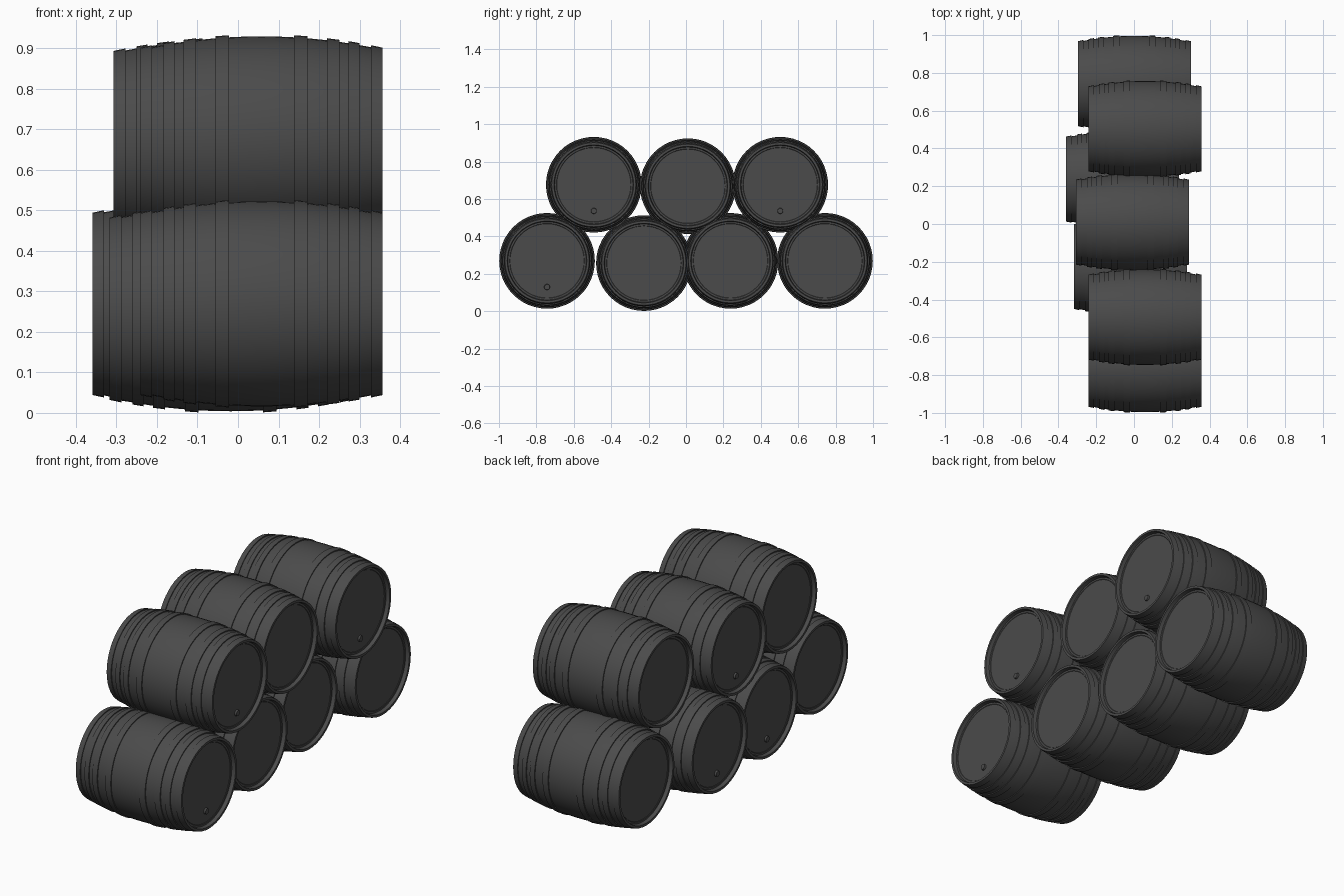
import bpy, bmesh, math

if "Cube" in bpy.data.objects:
    bpy.data.objects.remove(bpy.data.objects["Cube"])

HALF = 0.299      # half barrel length
SIDES = 48

# near-black charcoal finish for everything
dark = bpy.data.materials.new("charcoal")
dark.diffuse_color = (0.07, 0.07, 0.07, 1)
dark.use_nodes = True
dark.node_tree.nodes["Principled BSDF"].inputs["Base Color"].default_value = dark.diffuse_color


def radius(x):
    # bulging stave curve
    return 0.253 - 0.033 * (x / HALF) ** 2


def revolve(name, profile, loc, closed=False):
    # turn an (x, r) profile around the x axis
    bm = bmesh.new()
    rings = []
    for x, r in profile:
        if r == 0:
            rings.append([bm.verts.new((x, 0, 0))] * SIDES)
        else:
            rings.append([bm.verts.new((x, r * math.cos(2 * math.pi * i / SIDES),
                                        r * math.sin(2 * math.pi * i / SIDES)))
                          for i in range(SIDES)])
    pairs = list(zip(rings, rings[1:]))
    if closed:
        pairs.append((rings[-1], rings[0]))
    for a, b in pairs:
        for i in range(SIDES):
            j = (i + 1) % SIDES
            bm.faces.new(list(dict.fromkeys((a[i], a[j], b[j], b[i]))))
    bmesh.ops.recalc_face_normals(bm, faces=bm.faces)
    mesh = bpy.data.meshes.new(name)
    bm.to_mesh(mesh)
    bm.free()
    mesh.materials.append(dark)
    ob = bpy.data.objects.new(name, mesh)
    ob.location = loc
    bpy.context.collection.objects.link(ob)
    bpy.context.view_layer.objects.active = ob
    bpy.ops.object.select_all(action='DESELECT')
    ob.select_set(True)
    bpy.ops.object.shade_smooth_by_angle(angle=math.radians(28))
    return ob


HOOPS = (("head", 0.27, HALF), ("chime", 0.215, 0.242),
         ("quarter", 0.162, 0.192), ("bilge", 0.08, 0.113))


def barrel(n, x, y, z, bung_side):
    loc = (x, y, z)
    # staves with recessed heads
    outer = [(HALF * k / 8, radius(HALF * k / 8)) for k in range(-8, 9)]
    head = [(HALF, 0.213), (0.281, 0.209), (0.281, 0.2), (0.279, 0.198), (0.279, 0)]
    left = [(-a, r) for a, r in reversed(head)]
    revolve(f"barrel_{n}_staves", left + outer + head, loc)

    # hoops, mirrored at both ends
    for label, a, b in HOOPS:
        for s, side in ((-1, "left"), (1, "right")):
            prof = [(s * a, radius(a) - 0.006), (s * a, radius(a) + 0.005),
                    (s * b, radius(b) + 0.005), (s * b, radius(b) - 0.006)]
            revolve(f"barrel_{n}_{label}_hoop_{side}", prof, loc, closed=True)

    # bung low on one head
    if bung_side:
        bx = 0.277 * bung_side
        tip = 0.288 * bung_side
        revolve(f"barrel_{n}_bung", [(bx, 0), (bx, 0.016), (tip, 0.014), (tip, 0)],
                (x, y, z - 0.14))


# x, y, z of each barrel centre, and which head carries the bung
stack = [
    (0.058, -0.743, 0.269, 1), (-0.018, -0.225, 0.257, -1),
    (-0.06, 0.238, 0.269, -1), (0.002, 0.743, 0.269, 0),
    (0.058, -0.493, 0.676, 1), (-0.008, 0.01, 0.668, -1), (0.058, 0.504, 0.676, 1),
]
for n, args in enumerate(stack, 1):
    barrel(n, *args)
